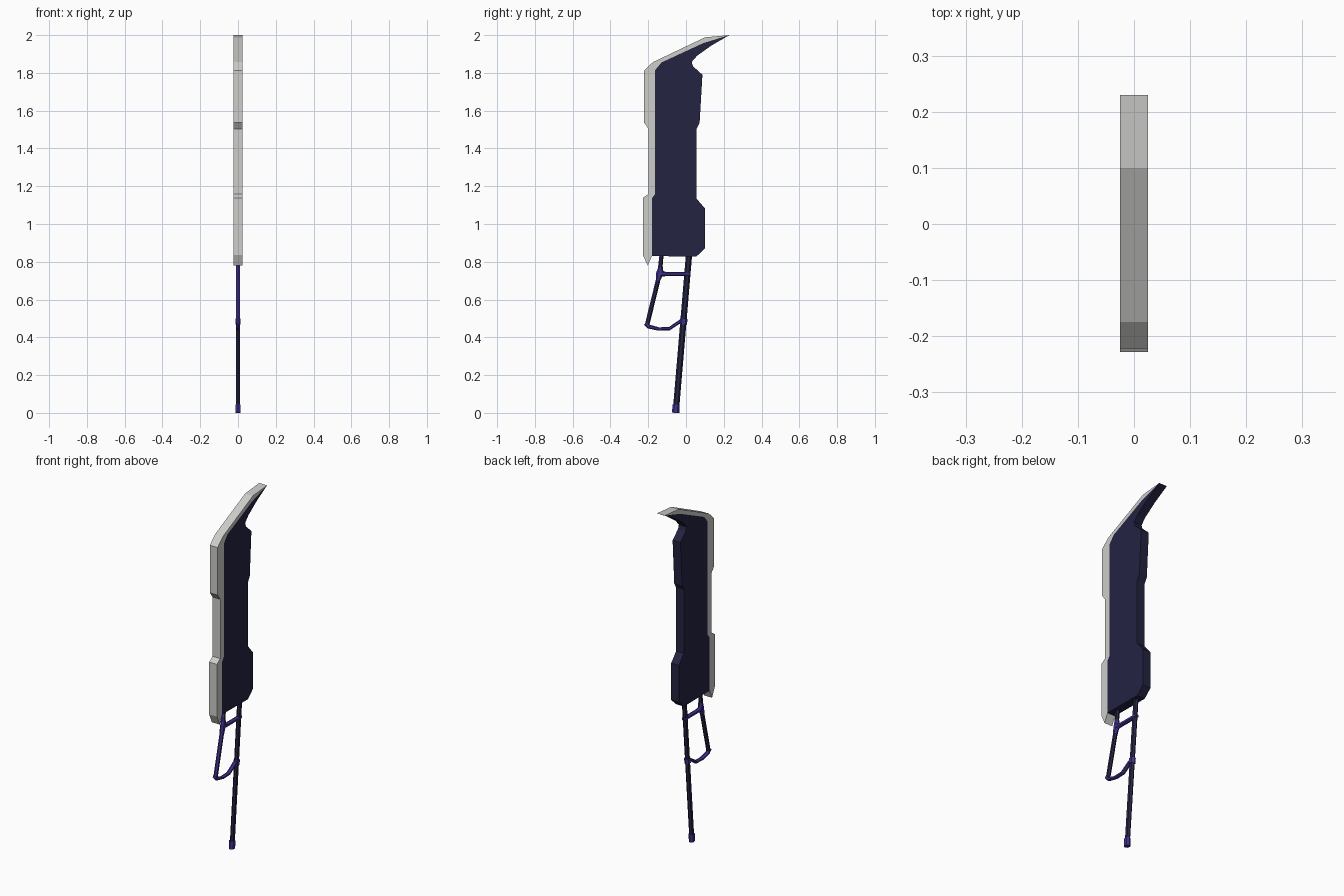
import bpy, bmesh, math
from mathutils import Vector

if "Cube" in bpy.data.objects:
    bpy.data.objects.remove(bpy.data.objects["Cube"])


def material(name, rgb):
    m = bpy.data.materials.new(name)
    m.diffuse_color = (*rgb, 1)
    m.use_nodes = True
    m.node_tree.nodes["Principled BSDF"].inputs["Base Color"].default_value = m.diffuse_color
    return m


SILVER = material("pale_grey", (0.61, 0.61, 0.59))
NAVY = material("dark_navy", (0.017, 0.017, 0.055))
PURPLE = material("deep_purple", (0.05, 0.031, 0.27))


def finish(name, bm, *mats):
    bmesh.ops.recalc_face_normals(bm, faces=bm.faces)
    me = bpy.data.meshes.new(name)
    bm.to_mesh(me)
    bm.free()
    for m in mats:
        me.materials.append(m)
    ob = bpy.data.objects.new(name, me)
    bpy.context.collection.objects.link(ob)
    return ob


def plate(name, outline, half, mat):
    """Extrude a (y, z) outline symmetrically across x."""
    bm = bmesh.new()
    f = bm.faces.new([bm.verts.new((-half, y, z)) for y, z in outline])
    ext = bmesh.ops.extrude_face_region(bm, geom=[f], use_keep_orig=True)
    vs = [v for v in ext["geom"] if isinstance(v, bmesh.types.BMVert)]
    bmesh.ops.translate(bm, vec=(2 * half, 0, 0), verts=vs)
    return finish(name, bm, mat)


def bar(name, path, rx, mats, front_split=False):
    """Six-sided bar through (y, z, radius) points, mitred at the bends."""
    bm = bmesh.new()
    pts = [Vector(p[:2]) for p in path]
    rings = []
    for i, p in enumerate(pts):
        d = Vector((0, 0))
        if i > 0:
            d += (p - pts[i - 1]).normalized()
        if i < len(pts) - 1:
            d += (pts[i + 1] - p).normalized()
        d.normalize()
        n = Vector((-d.y, d.x))
        ring = []
        for k in range(6):
            a = k * math.pi / 3
            q = p + n * path[i][2] * math.cos(a)
            ring.append(bm.verts.new((rx * math.sin(a) / 0.866, q.x, q.y)))
        rings.append(ring)
    for a, b in zip(rings, rings[1:]):
        for k in range(6):
            bm.faces.new((a[k], a[(k + 1) % 6], b[(k + 1) % 6], b[k]))
    bm.faces.new(rings[0])
    bm.faces.new(rings[-1])
    bmesh.ops.recalc_face_normals(bm, faces=bm.faces)
    if front_split:  # front facing sides take the second colour
        for f in bm.faces:
            f.normal_update()
            f.material_index = 1 if f.normal.y < -0.3 else 0
    return finish(name, bm, *mats)


# Shared line between the cutting edge and the blade body
seam = [(-0.18, 0.83), (-0.18, 1.137), (-0.163, 1.16), (-0.163, 1.815),
        (-0.13, 1.855), (0.09, 1.957), (0.23, 2.0)]

# Cutting edge
plate("cutting_edge", seam + [
    (0.10, 1.988), (-0.175, 1.857), (-0.222, 1.812), (-0.222, 1.537),
    (-0.198, 1.503), (-0.198, 1.16), (-0.228, 1.138), (-0.228, 0.835),
    (-0.203, 0.78)], 0.025, SILVER)

# Blade body with hooked tip
plate("blade_body", seam + [
    (0.135, 1.945), (0.058, 1.89), (0.03, 1.858), (0.037, 1.835),
    (0.087, 1.79), (0.072, 1.535), (0.055, 1.503), (0.055, 1.135),
    (0.10, 1.083), (0.10, 0.87), (0.055, 0.828)], 0.025, NAVY)

# Handle and its purple fittings
bar("handle", [(-0.052, 0.03, 0.0165), (0.017, 0.85, 0.0165)], 0.01, [NAVY])
bar("pommel", [(-0.055, 0.0, 0.02), (-0.052, 0.045, 0.018)], 0.0135, [PURPLE])
bar("handle_collar", [(-0.0145, 0.468, 0.02), (-0.012, 0.498, 0.02)],
    0.0135, [PURPLE])

# Hand guard: front bar, cross rung, joint and curved lower loop
bar("guard_bar", [(-0.128, 0.85, 0.011), (-0.14, 0.735, 0.012),
                  (-0.205, 0.47, 0.012)], 0.01, [NAVY, PURPLE], True)
bar("guard_joint", [(-0.134, 0.775, 0.011), (-0.138, 0.74, 0.02),
                    (-0.149, 0.70, 0.011)], 0.0115, [PURPLE])
bar("guard_rung", [(-0.14, 0.738, 0.018), (-0.105, 0.735, 0.011),
                   (-0.01, 0.735, 0.011), (0.022, 0.735, 0.013)],
    0.0112, [PURPLE])
bar("guard_loop", [(-0.214, 0.475, 0.011), (-0.197, 0.457, 0.011),
                   (-0.145, 0.444, 0.009), (-0.088, 0.446, 0.009),
                   (-0.03, 0.485, 0.009), (-0.01, 0.485, 0.009)],
    0.0105, [PURPLE])
